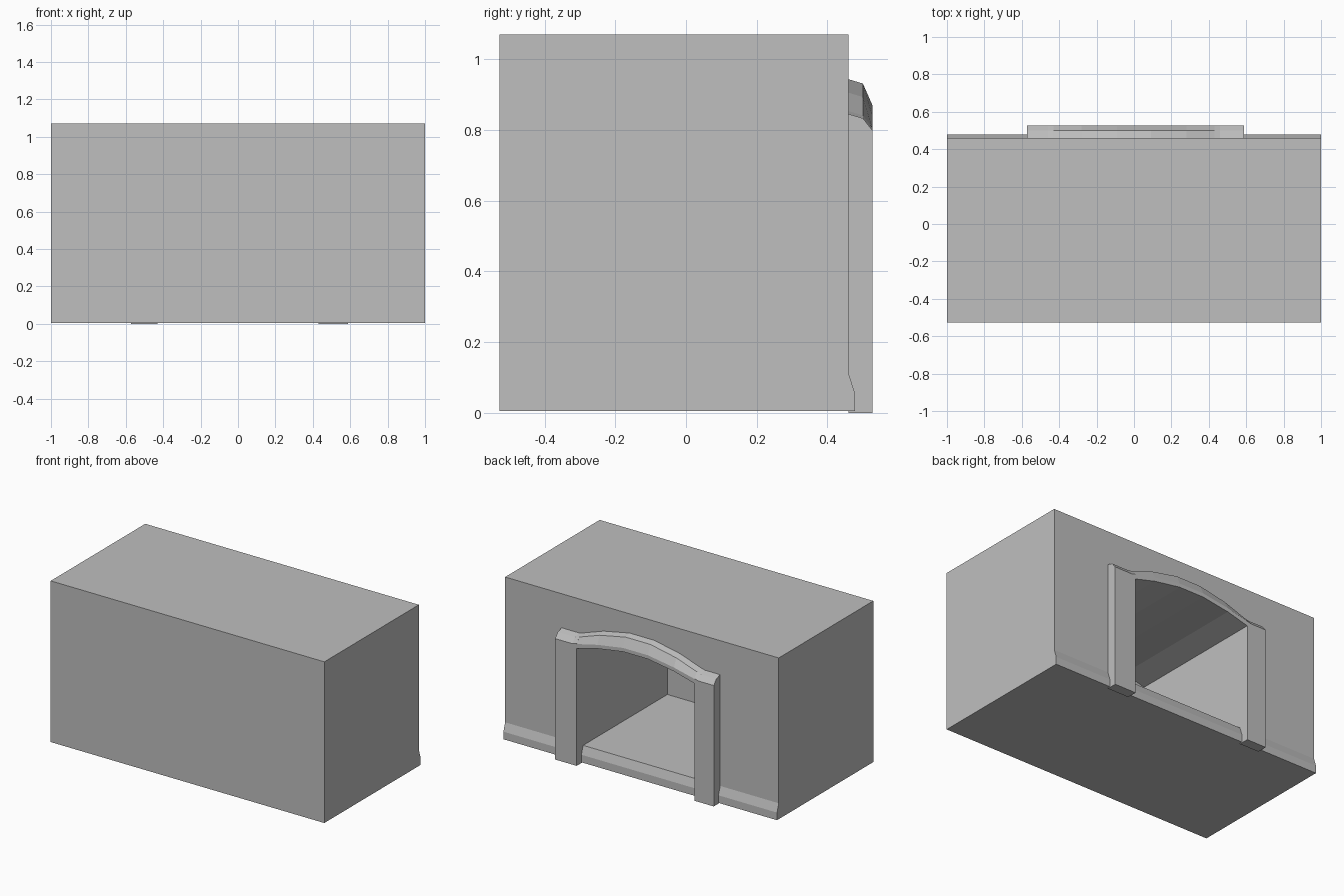
import bpy
import bmesh

cube = bpy.data.objects.get("Cube")
if cube:
    bpy.data.objects.remove(cube, do_unlink=True)

grey = bpy.data.materials.new("plain grey")
grey.use_nodes = True
colour = (0.52, 0.52, 0.52, 1)
grey.diffuse_color = colour
grey.node_tree.nodes["Principled BSDF"].inputs["Base Color"].default_value = colour


def loft(name, sections):
    """Join matching closed sections into a capped solid."""
    bm = bmesh.new()
    rings = [[bm.verts.new(p) for p in s] for s in sections]
    for a, b in zip(rings, rings[1:]):
        for i in range(len(a)):
            j = (i + 1) % len(a)
            bm.faces.new((a[i], a[j], b[j], b[i]))
    bm.faces.new(rings[0])
    bm.faces.new(rings[-1])
    bmesh.ops.recalc_face_normals(bm, faces=bm.faces)
    mesh = bpy.data.meshes.new(name)
    bm.to_mesh(mesh)
    bm.free()
    mesh.materials.append(grey)
    obj = bpy.data.objects.new(name, mesh)
    bpy.context.collection.objects.link(obj)
    return obj


WALL, FRONT, JAMB = 0.46, 0.527, 0.43
# Half of the arch: x, underside, lower moulding edge, upper moulding edge
half = [(JAMB, 0.775, 0.805, 0.853), (0.28, 0.815, 0.84, 0.905), (0.09, 0.845, 0.87, 0.943)]
arch = half + [(-x, u, lo, hi) for x, u, lo, hi in reversed(half)]

# Block with a sloped skirting along the doorway wall
profile = [(-FRONT, 0.005), (0.478, 0.005), (0.478, 0.055),
           (WALL, 0.11), (WALL, 1.07), (-FRONT, 1.07)]
block = loft("block", [[(x, y, z) for y, z in profile] for x in (-1, 1)])

# Arched room hollowed out of the block
outline = [(JAMB, 0.11)] + [(x, u) for x, u, lo, hi in arch] + [(-JAMB, 0.11)]
cutter = loft("room_cutter", [[(x, y, z) for x, z in outline] for y in (-0.42, 0.6)])
cutter.hide_render = True
cutter.hide_set(True)
cut = block.modifiers.new("room", "BOOLEAN")
cut.operation = "DIFFERENCE"
cut.solver = "EXACT"
cut.object = cutter
bpy.context.view_layer.objects.active = block
bpy.ops.object.modifier_apply(modifier=cut.name)
bpy.data.objects.remove(cutter, do_unlink=True)


def frame_section(x, under, low, high):
    return [(x, WALL, under), (x, FRONT, under), (x, FRONT, low),
            (x, 0.5, high - 0.012), (x, WALL, high)]


# Door frame: pillar, arched moulding, pillar in one sweep
def pillar(side, outer):
    stops = [(outer, 0.845), (0.46, 0.845), (JAMB, 0.853)]
    return [(side * x, 0, hi - 0.046, hi) for x, hi in stops]


stations = pillar(1, 0.587) + arch + pillar(-1, 0.572)[::-1]
loft("door_frame", [frame_section(*s) for s in stations])
